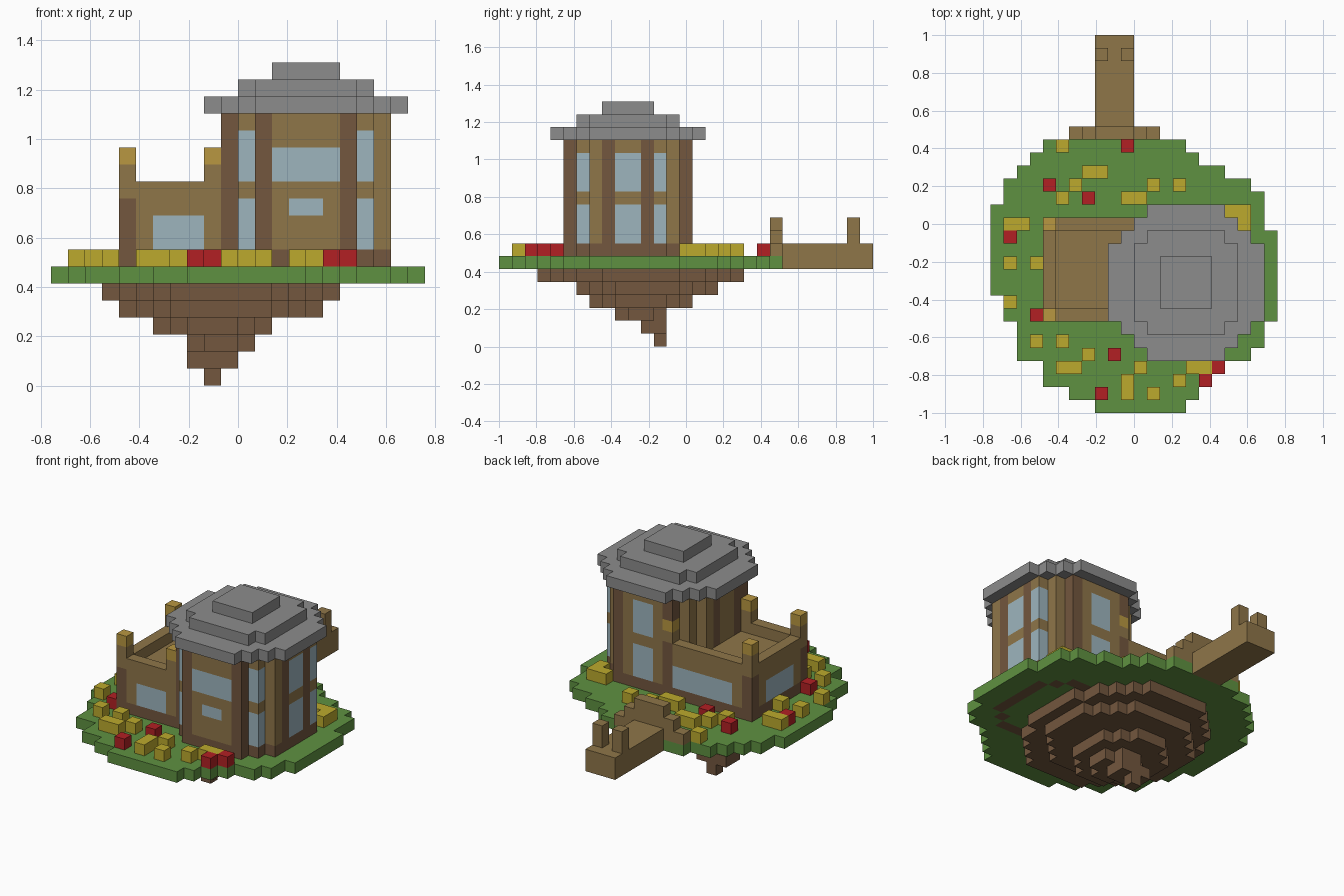
import bpy
import bmesh
from mathutils import Vector

if "Cube" in bpy.data.objects:
    bpy.data.objects.remove(bpy.data.objects["Cube"], do_unlink=True)

UNIT = 2 / 29                          # edge of one block
ORIGIN = Vector((-11 * UNIT, -1, 0))   # corner of the block grid

PALETTE = {
    "grass_green": (95, 145, 65), "earth_brown": (115, 87, 62),
    "timber_tan": (143, 118, 73), "roof_grey": (140, 140, 140),
    "window_blue": (157, 181, 190), "flower_yellow": (188, 170, 45),
    "flower_red": (178, 32, 36), "lamp_gold": (184, 151, 65),
}
COLOURS = list(PALETTE)


def linear(value):
    c = value / 255
    return c / 12.92 if c <= 0.04045 else ((c + 0.055) / 1.055) ** 2.4


def make_material(name):
    colour = [linear(v) for v in PALETTE[name]] + [1]
    mat = bpy.data.materials.new(name)
    mat.use_nodes = True
    mat.diffuse_color = colour
    bsdf = mat.node_tree.nodes["Principled BSDF"]
    bsdf.inputs["Base Color"].default_value = colour
    bsdf.inputs["Roughness"].default_value = 0.9
    return mat


MATERIALS = [make_material(name) for name in COLOURS]
blocks = {}                            # cell -> (part, colour)


def fill(part, colour, xs, ys, zs, keep=None):
    """Fill a box of blocks; keep(x, y) limits its outline."""
    for x in range(*xs):
        for y in range(*ys):
            if keep is None or keep(x + 0.5, y + 0.5):
                for z in range(*zs):
                    blocks[x, y, z] = (part, colour)


def paint(colour, xs, ys, zs):
    """Recolour the existing blocks in a box."""
    for x in range(*xs):
        for y in range(*ys):
            for z in range(*zs):
                if (x, y, z) in blocks:
                    blocks[x, y, z] = (blocks[x, y, z][0], colour)


def ellipse(xs, ys):
    cx, cy = sum(xs) / 2, sum(ys) / 2
    a, b = (xs[1] - xs[0]) / 2, (ys[1] - ys[0]) / 2
    return lambda x, y: ((x - cx) / a) ** 2 + ((y - cy) / b) ** 2 <= 1.05


TOWER_X, TOWER_Y = 15, 10


def octagon(half):
    """Stepped octagon around the tower axis."""
    return lambda x, y: (max(abs(x - TOWER_X), abs(y - TOWER_Y)) < half and
                         abs(x - TOWER_X) + abs(y - TOWER_Y) <= half + 2)


def around_tower(part, colour, half, zs):
    fill(part, colour, (TOWER_X - half, TOWER_X + half),
         (TOWER_Y - half, TOWER_Y + half), zs, octagon(half))


# Hanging earth, layer by layer from the tip upwards
EARTH = [((9, 10), (12, 13)), ((8, 11), (11, 13)), ((8, 12), (9, 13)),
         ((6, 13), (7, 15)), ((4, 16), (6, 17)), ((3, 17), (3, 19))]
for level, (xs, ys) in enumerate(EARTH):
    fill("hanging_earth", "earth_brown", xs, ys, (level, level + 1), ellipse(xs, ys))

# Round lawn, one span for each row
LAWN = ([(8, 15), (6, 16), (4, 17), (4, 18), (2, 20), (2, 21), (2, 21)]
        + [(1, 22)] * 2 + [(0, 22)] * 5 + [(0, 21)] * 2
        + [(1, 21), (1, 20), (2, 18), (3, 16), (4, 15), (6, 13)])
for row, span in enumerate(LAWN):
    fill("lawn", "grass_green", span, (row, row + 1), (6, 7))

# Flowers
YELLOW = [(5, 20), (7, 18), (8, 18), (6, 17), (5, 16), (12, 17), (14, 17),
          (10, 16), (11, 16), (1, 14), (2, 14), (18, 15), (19, 15), (19, 14),
          (1, 11), (3, 11), (1, 8), (3, 5), (5, 5), (5, 3), (6, 3), (7, 4),
          (11, 3), (10, 1), (10, 2), (12, 1), (14, 2), (15, 3), (16, 3)]
RED = [(10, 20), (4, 17), (7, 16), (1, 13), (3, 7), (9, 4), (8, 1), (16, 2), (17, 3)]
for part, spots in (("flower_yellow", YELLOW), ("flower_red", RED)):
    for x, y in spots:
        fill(part + "_blocks", part, (x, x + 1), (y, y + 1), (7, 8))

# House with a parapet around a sunken roof deck
fill("house", "timber_tan", (4, 13), (7, 15), (7, 11))
fill("house", "timber_tan", (4, 13), (7, 15), (11, 12),
     lambda x, y: x < 5 or y < 8 or y > 14)
paint("earth_brown", (4, 13), (7, 15), (7, 8))
for y in (7, 14):
    paint("earth_brown", (4, 5), (y, y + 1), (7, 11))
paint("window_blue", (6, 9), (7, 8), (8, 10))       # front window
paint("window_blue", (6, 12), (14, 15), (8, 10))    # back window
paint("window_blue", (4, 5), (9, 13), (8, 10))      # side window

# Tower walls
around_tower("tower", "timber_tan", 5, (7, 16))
inside, ring = octagon(5), []
for x in range(10, 20):
    for y in range(5, 15):
        near = [(x + 1.5, y + .5), (x - .5, y + .5), (x + .5, y + 1.5), (x + .5, y - .5)]
        if inside(x + .5, y + .5) and not all(inside(*n) for n in near):
            ring.append((x, y))
for x, y in ring:                                   # footing
    paint("earth_brown", (x, x + 1), (y, y + 1), (6, 8))
PILLARS = [(12, 5), (17, 5), (12, 14), (17, 14), (19, 8), (19, 11),
           (10, 7), (10, 8), (10, 11)]
for x, y in PILLARS:
    paint("earth_brown", (x, x + 1), (y, y + 1), (7, 16))

# Tower windows on two storeys
WINDOWS = [((11, 12), (6, 7)), ((18, 19), (6, 7)), ((19, 20), (9, 11)),
           ((19, 20), (12, 13)), ((14, 16), (14, 15))]
for xs, ys in WINDOWS:
    for storey in (8, 12):
        paint("window_blue", xs, ys, (storey, storey + 3))
paint("window_blue", (13, 17), (5, 6), (12, 14))
paint("window_blue", (14, 16), (5, 6), (10, 11))

# Corner lamps on the house
for x, y in ((4, 7), (4, 14), (9, 7), (12, 14)):
    fill("corner_lamps", "timber_tan", (x, x + 1), (y, y + 1), (12, 13))
    fill("corner_lamps", "lamp_gold", (x, x + 1), (y, y + 1), (13, 14))

# Stepped roof
for level, half in enumerate((6, 4, 2)):
    around_tower("tower_roof", "roof_grey", half, (16 + level, 17 + level))

# Jetty with end posts and a stepped gate
fill("jetty", "timber_tan", (8, 11), (22, 29), (6, 8))
for x in (8, 10):
    fill("jetty", "timber_tan", (x, x + 1), (27, 28), (8, 10))
for step in range(3):
    fill("jetty_gate", "timber_tan", (6 + step, 13 - step), (21, 22), (7 + step, 8 + step))


def build(part):
    """Mesh the outer faces of one part's blocks."""
    bm = bmesh.new()
    for cell, (owner, colour) in blocks.items():
        if owner != part:
            continue
        centre = Vector(cell) + Vector((.5, .5, .5))
        for axis in range(3):
            for side in (-1, 1):
                other = list(cell)
                other[axis] += side
                if tuple(other) in blocks:
                    continue
                n, u = Vector(), Vector()
                n[axis], u[(axis + 1) % 3] = side / 2, .5
                v = n.cross(u) * 2
                corners = [n + u + v, n - u + v, n - u - v, n + u - v]
                face = bm.faces.new([bm.verts.new(ORIGIN + (centre + c) * UNIT)
                                     for c in corners])
                face.material_index = COLOURS.index(colour)
    bmesh.ops.remove_doubles(bm, verts=bm.verts, dist=UNIT / 100)
    bmesh.ops.dissolve_limit(bm, angle_limit=0.01, verts=bm.verts, edges=bm.edges,
                             delimit={'MATERIAL'})
    mesh = bpy.data.meshes.new(part)
    bm.to_mesh(mesh)
    bm.free()
    for mat in MATERIALS:
        mesh.materials.append(mat)
    bpy.context.collection.objects.link(bpy.data.objects.new(part, mesh))


for part in sorted({owner for owner, _ in blocks.values()}):
    build(part)
